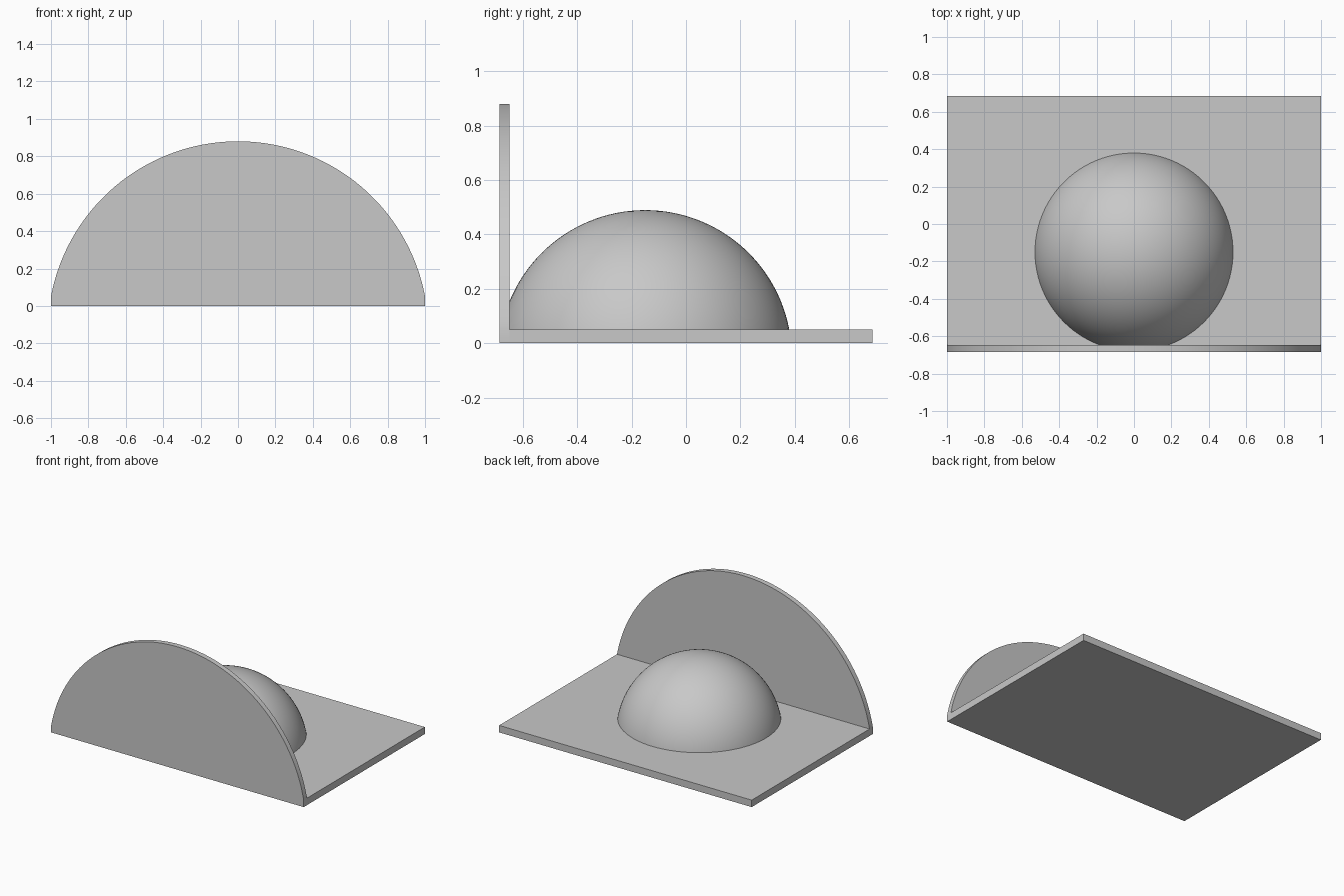
import bpy, bmesh, math
from mathutils import Vector

if "Cube" in bpy.data.objects:
    bpy.data.objects.remove(bpy.data.objects["Cube"], do_unlink=True)

HALF_W, HALF_D, TOP = 1.0, 0.685, 0.88
SLAB = 0.05               # slab thickness
WALL_BACK = -0.648        # rear face of the upright wall

grey = bpy.data.materials.new("plain_grey")
grey.use_nodes = True
grey.diffuse_color = (0.58, 0.58, 0.58, 1)
grey.node_tree.nodes["Principled BSDF"].inputs["Base Color"].default_value = grey.diffuse_color


def finish(bm, name):
    bmesh.ops.recalc_face_normals(bm, faces=bm.faces)
    mesh = bpy.data.meshes.new(name)
    bm.to_mesh(mesh)
    bm.free()
    mesh.materials.append(grey)
    obj = bpy.data.objects.new(name, mesh)
    bpy.context.collection.objects.link(obj)
    bpy.ops.object.select_all(action='DESELECT')
    bpy.context.view_layer.objects.active = obj
    obj.select_set(True)
    bpy.ops.object.shade_smooth_by_angle(angle=math.radians(30))
    return obj


def extrude_profile(points, offset, name):
    bm = bmesh.new()
    face = bm.faces.new([bm.verts.new(p) for p in points])
    result = bmesh.ops.extrude_face_region(bm, geom=[face], use_keep_orig=True)
    verts = [v for v in result["geom"] if isinstance(v, bmesh.types.BMVert)]
    bmesh.ops.translate(bm, verts=verts, vec=offset)
    return finish(bm, name)


# Flat base slab behind the wall
extrude_profile([(-HALF_W, WALL_BACK, 0), (HALF_W, WALL_BACK, 0),
                 (HALF_W, HALF_D, 0), (-HALF_W, HALF_D, 0)],
                Vector((0, 0, SLAB)), "base_slab")

# Upright wall with an arched top: circular arc above a short straight edge
rise = TOP - SLAB
radius = (HALF_W ** 2 + rise ** 2) / (2 * rise)
centre = TOP - radius
sweep = math.asin(HALF_W / radius)
steps = 96
arch = [(-HALF_W, -HALF_D, 0), (HALF_W, -HALF_D, 0)]
for i in range(steps + 1):
    a = sweep * (1 - 2 * i / steps)
    arch.append((radius * math.sin(a), -HALF_D, centre + radius * math.cos(a)))
extrude_profile(arch, Vector((0, WALL_BACK + HALF_D, 0)), "arched_wall")

# Dome: spherical cap resting on the slab, trimmed where it meets the wall
DOME_R, DOME_Y, DOME_Z = 0.539, -0.15, -0.05
bm = bmesh.new()
bmesh.ops.create_uvsphere(bm, u_segments=96, v_segments=64, radius=DOME_R)
bmesh.ops.translate(bm, verts=bm.verts, vec=(0, DOME_Y, DOME_Z))
for point, normal in (((0, 0, SLAB), (0, 0, -1)), ((0, WALL_BACK, 0), (0, -1, 0))):
    bmesh.ops.bisect_plane(bm, geom=bm.verts[:] + bm.edges[:] + bm.faces[:],
                           plane_co=point, plane_no=normal, clear_outer=True)
finish(bm, "dome")
